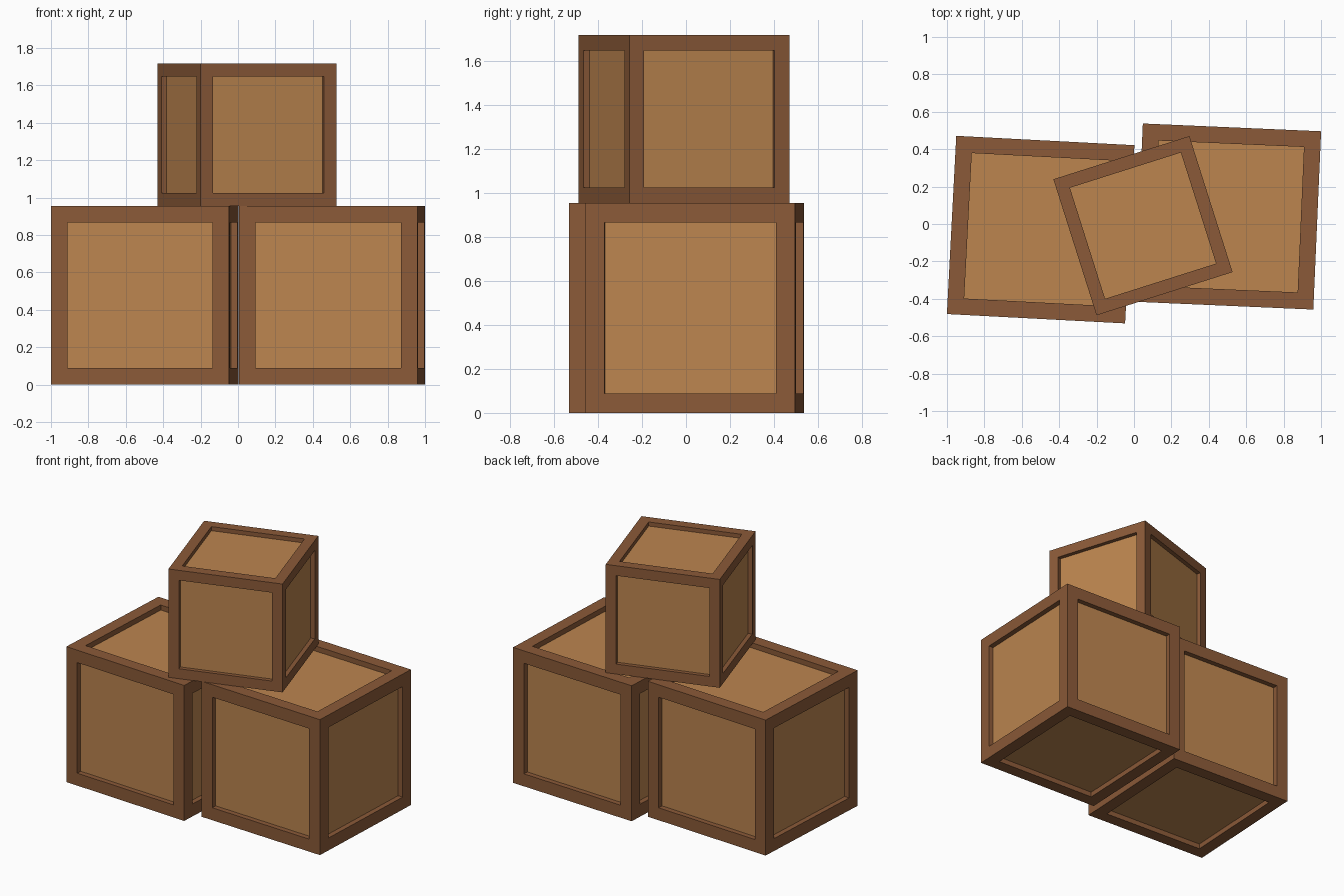
import bpy, bmesh, math
from mathutils import Matrix

if "Cube" in bpy.data.objects:
    bpy.data.objects.remove(bpy.data.objects["Cube"])


def srgb(r, g, b):
    f = lambda c: c / 12.92 if c <= 0.04045 else ((c + 0.055) / 1.055) ** 2.4
    return (f(r / 255), f(g / 255), f(b / 255), 1.0)


def material(name, rgb):
    m = bpy.data.materials.new(name)
    m.diffuse_color = srgb(*rgb)
    m.use_nodes = True
    m.node_tree.nodes["Principled BSDF"].inputs["Base Color"].default_value = m.diffuse_color
    return m


frame_mat = material("dark wood frame", (139, 90, 56))
panel_mat = material("light wood panel", (188, 133, 79))


def crate(name, size, x, y, z, angle):
    """Cube with a recessed lighter panel on every side."""
    bm = bmesh.new()
    bmesh.ops.create_cube(bm, size=size, matrix=Matrix.Translation((0, 0, size / 2)))
    panels = list(bm.faces)
    # frame border, then sink each panel straight inwards
    bmesh.ops.inset_individual(bm, faces=panels, thickness=size * 0.13, depth=0)
    bmesh.ops.inset_individual(bm, faces=panels, thickness=0, depth=-size * 0.038)
    for f in panels:
        f.material_index = 1
    me = bpy.data.meshes.new(name)
    bm.to_mesh(me)
    bm.free()
    me.materials.append(frame_mat)
    me.materials.append(panel_mat)
    ob = bpy.data.objects.new(name, me)
    ob.location = (x, y, z)
    ob.rotation_euler.z = math.radians(angle)
    bpy.context.collection.objects.link(ob)


# two large crates on the ground, one smaller crate stacked across them
crate("left_crate", 0.954, -0.499, -0.03, 0, -3)
crate("right_crate", 0.954, 0.503, 0.04, 0, -2.5)
crate("top_crate", 0.763, 0.048, -0.009, 0.954, 17.6)
